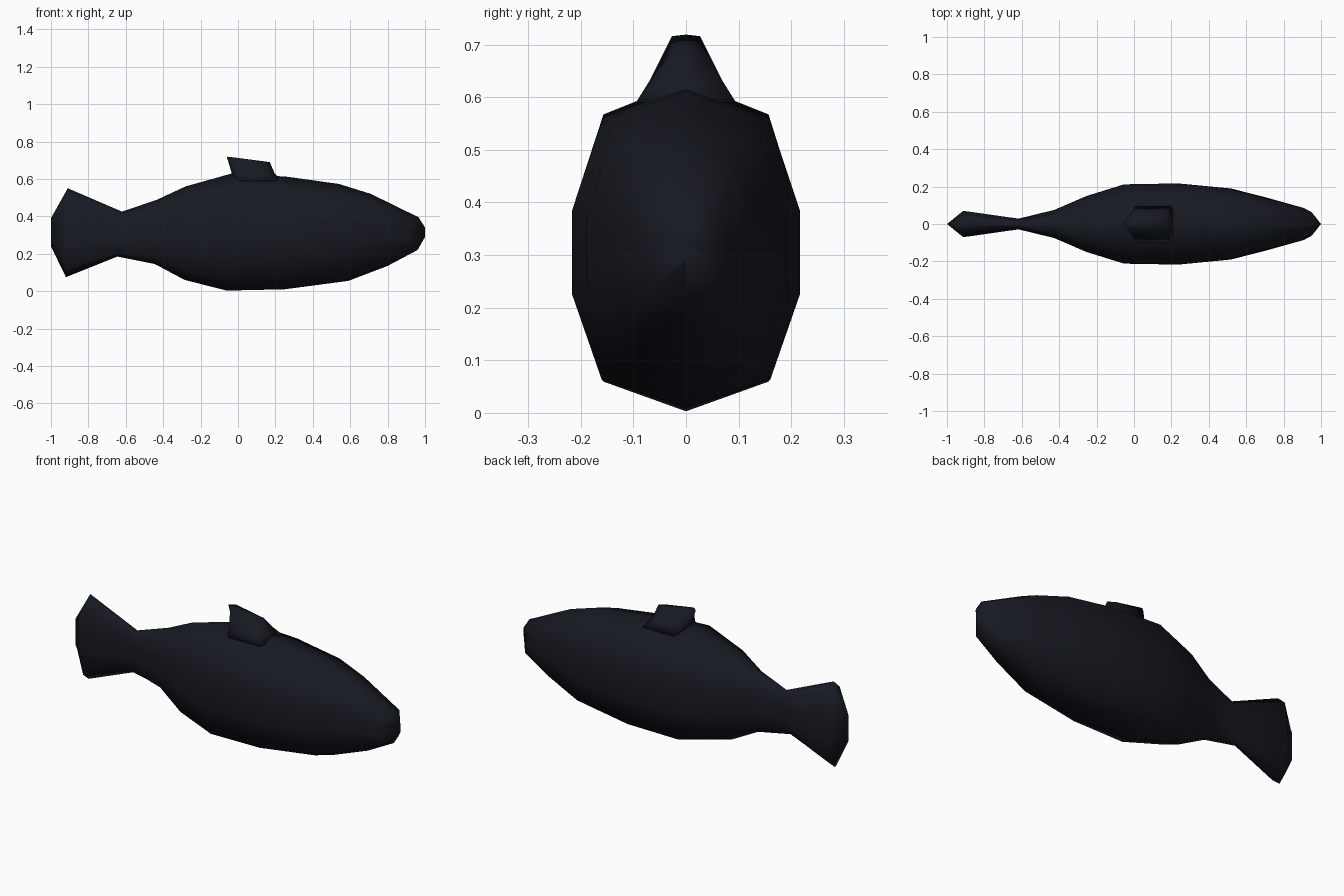
import bpy, bmesh

if "Cube" in bpy.data.objects:
    bpy.data.objects.remove(bpy.data.objects["Cube"])

mat = bpy.data.materials.new("dark_skin")
mat.diffuse_color = (0.008, 0.010, 0.015, 1)
mat.use_nodes = True
mat.node_tree.nodes["Principled BSDF"].inputs["Base Color"].default_value = mat.diffuse_color


def loft(name, rings):
    """Skin a list of equal-length closed rings and cap both ends."""
    bm = bmesh.new()
    loops = [[bm.verts.new(p) for p in r] for r in rings]
    n = len(loops[0])
    for a, b in zip(loops, loops[1:]):
        for i in range(n):
            j = (i + 1) % n
            bm.faces.new((a[i], a[j], b[j], b[i]))
    bm.faces.new(loops[0][::-1])
    bm.faces.new(loops[-1])
    bmesh.ops.remove_doubles(bm, verts=bm.verts, dist=0.0005)
    bmesh.ops.dissolve_degenerate(bm, edges=bm.edges, dist=0.0005)
    bmesh.ops.recalc_face_normals(bm, faces=bm.faces)
    me = bpy.data.meshes.new(name)
    bm.to_mesh(me)
    bm.free()
    me.shade_smooth()
    me.materials.append(mat)
    ob = bpy.data.objects.new(name, me)
    bpy.context.collection.objects.link(ob)
    return ob


# ten-sided section: (width fraction, height fraction), bottom to top
HALF = [(0, 0), (.74, .09), (1, .36), (1, .62), (.74, .9), (0, 1)]
SECTION = HALF + [(-y, z) for y, z in HALF[4:0:-1]]


def ring(xm, xb, zb, xt, zt, w):
    pts = []
    for y, t in SECTION:
        x_end = xt if t > .5 else xb
        pts.append((xm + (x_end - xm) * abs(2 * t - 1), y * w, zb + (zt - zb) * t))
    return pts


# body and tail: mid x, bottom x, bottom z, top x, top z, half width
stations = [
    (-1.0, -1.0, .24, -1.0, .39, 0),
    (-.91, -.92, .075, -.91, .55, .07),
    (-.61, -.645, .185, -.62, .425, .028),
    (-.42, -.445, .145, -.43, .49, .075),
    (-.24, -.285, .06, -.28, .56, .15),
    (-.05, -.06, .003, -.03, .63, .212),
    (.23, .25, .01, .26, .612, .217),
    (.49, .59, .055, .54, .573, .19),
    (.68, .80, .135, .71, .52, .14),
    (.89, .96, .22, .965, .395, .085),
    (1.0, 1.0, .29, 1.0, .34, 0),
]
loft("fish_body", [ring(*s) for s in stations])


# dorsal fin: stacked six-sided outlines, narrowing upward
def fin_ring(x0, z0, x1, z1, w, drop):
    xa, xb = x0 + .03, x1 - .03
    return [(x0, 0, z0), (xa, -w, z0 - drop), (xb, -w, z1 - drop),
            (x1, 0, z1), (xb, w, z1 - drop), (xa, w, z0 - drop)]


loft("dorsal_fin", [
    fin_ring(-.025, .59, .23, .59, .095, 0),
    fin_ring(-.035, .635, .195, .632, .07, .005),
    fin_ring(-.06, .719, .17, .69, .027, .003),
])
